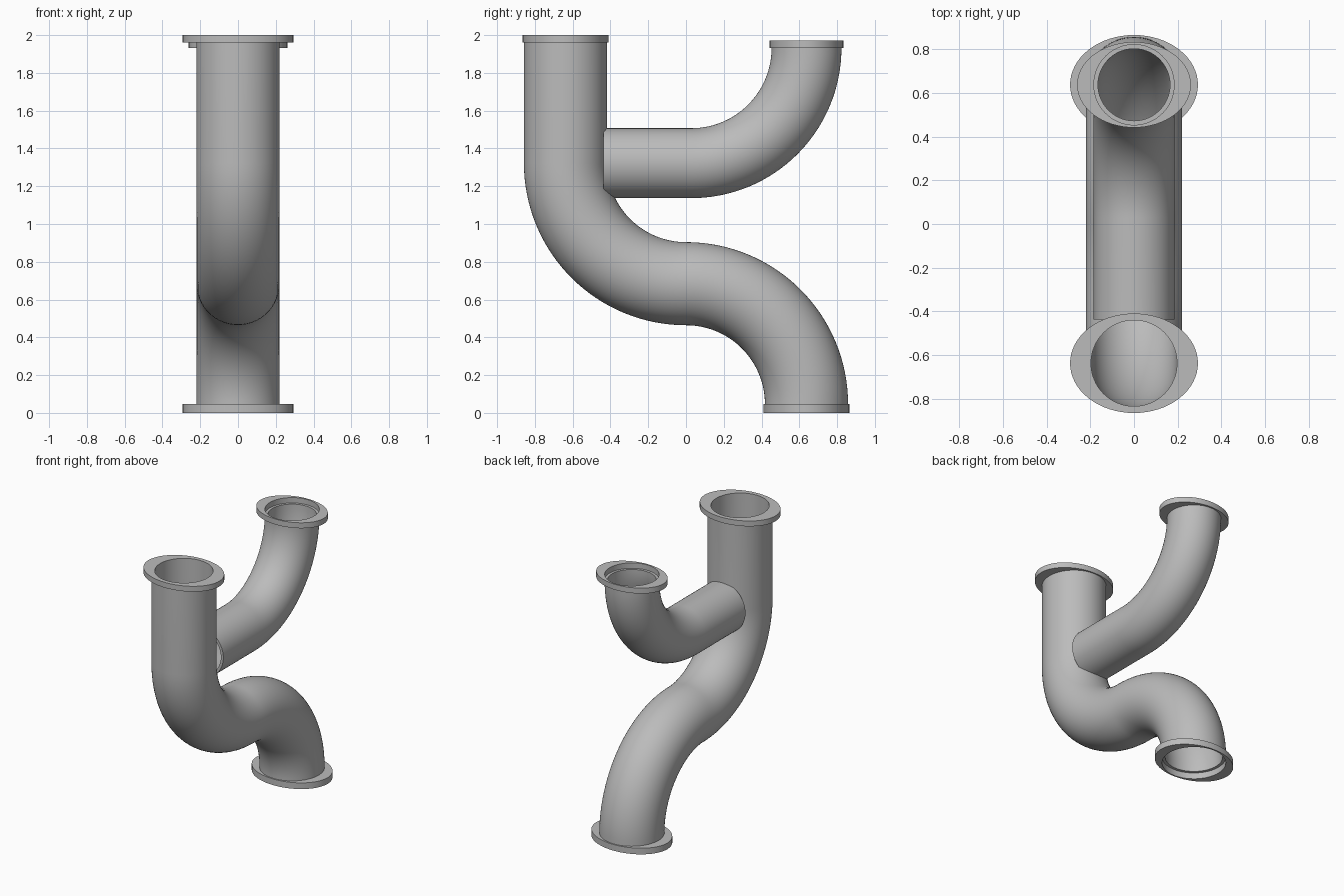
import bpy, bmesh, math
from mathutils import Vector

SIDES = 64

if "Cube" in bpy.data.objects:
    bpy.data.objects.remove(bpy.data.objects["Cube"])

metal = bpy.data.materials.new("grey_metal")
metal.use_nodes = True
GREY = (0.5, 0.5, 0.5, 1)
metal.diffuse_color = GREY
metal.node_tree.nodes["Principled BSDF"].inputs["Base Color"].default_value = GREY


def finish(bm, name):
    bmesh.ops.recalc_face_normals(bm, faces=bm.faces)
    mesh = bpy.data.meshes.new(name)
    bm.to_mesh(mesh)
    bm.free()
    mesh.materials.append(metal)
    obj = bpy.data.objects.new(name, mesh)
    bpy.context.collection.objects.link(obj)
    bpy.ops.object.select_all(action='DESELECT')
    obj.select_set(True)
    bpy.context.view_layer.objects.active = obj
    bpy.ops.object.shade_smooth_by_angle(angle=math.radians(35))
    return obj


def bridge(bm, a, b):
    for i in range(SIDES):
        j = (i + 1) % SIDES
        bm.faces.new((a[i], a[j], b[j], b[i]))


def bend(cy, cz, radius, start, end, steps=32):
    """Arc in the YZ plane as (point, tangent) pairs, angles in degrees."""
    sign = 1 if end > start else -1
    out = []
    for i in range(steps + 1):
        t = math.radians(start + (end - start) * i / steps)
        out.append((Vector((0, cy + radius * math.cos(t), cz + radius * math.sin(t))),
                    Vector((0, -math.sin(t), math.cos(t))) * sign))
    return out


def pipe(name, path, outer, inner):
    """Hollow tube swept along a path lying in the YZ plane."""
    bm = bmesh.new()
    side = Vector((1, 0, 0))
    skins = []
    for r in (outer, inner):
        rings = []
        for p, t in path:
            up = t.cross(side)
            angles = [2 * math.pi * i / SIDES for i in range(SIDES)]
            rings.append([bm.verts.new(p + r * (math.cos(a) * side + math.sin(a) * up))
                          for a in angles])
        for a, b in zip(rings, rings[1:]):
            bridge(bm, a, b)
        skins.append(rings)
    for end in (0, -1):
        bridge(bm, skins[0][end], skins[1][end])
    return finish(bm, name)


def flange(name, y, z0, z1, half_x, half_y, hole):
    """Oval plate with a round hole."""
    bm = bmesh.new()
    loops = []
    for rx, ry, z in ((half_x, half_y, z0), (half_x, half_y, z1),
                      (hole, hole, z1), (hole, hole, z0)):
        angles = [2 * math.pi * i / SIDES for i in range(SIDES)]
        loops.append([bm.verts.new((rx * math.cos(a), y + ry * math.sin(a), z))
                      for a in angles])
    for k in range(4):
        bridge(bm, loops[k], loops[(k + 1) % 4])
    return finish(bm, name)


Y = 0.638      # offset of every pipe mouth from the middle
down = Vector((0, 0, -1))
back = Vector((0, 1, 0))

# Main S-shaped pipe
main_path = [(Vector((0, -Y, 1.96)), down)]
main_path += bend(0, 0.684 + Y, Y, 180, 270)
main_path += bend(0, 0.684 - Y, Y, 90, 0)[1:]
pipe("main_pipe", main_path, 0.22, 0.197)

# Side branch, square-cut where it meets the main pipe
branch_path = [(Vector((0, -0.437, 1.322)), back)]
branch_path += bend(0.028, 1.932, 0.61, 270, 360)
pipe("branch_pipe", branch_path, 0.185, 0.165)

# Oval flanges on the three mouths
flange("top_flange", -Y, 1.96, 2.0, 0.293, 0.228, 0.197)
flange("bottom_flange", Y, 0.0, 0.046, 0.293, 0.228, 0.218)
flange("branch_flange", Y, 1.931, 1.972, 0.261, 0.196, 0.184)
